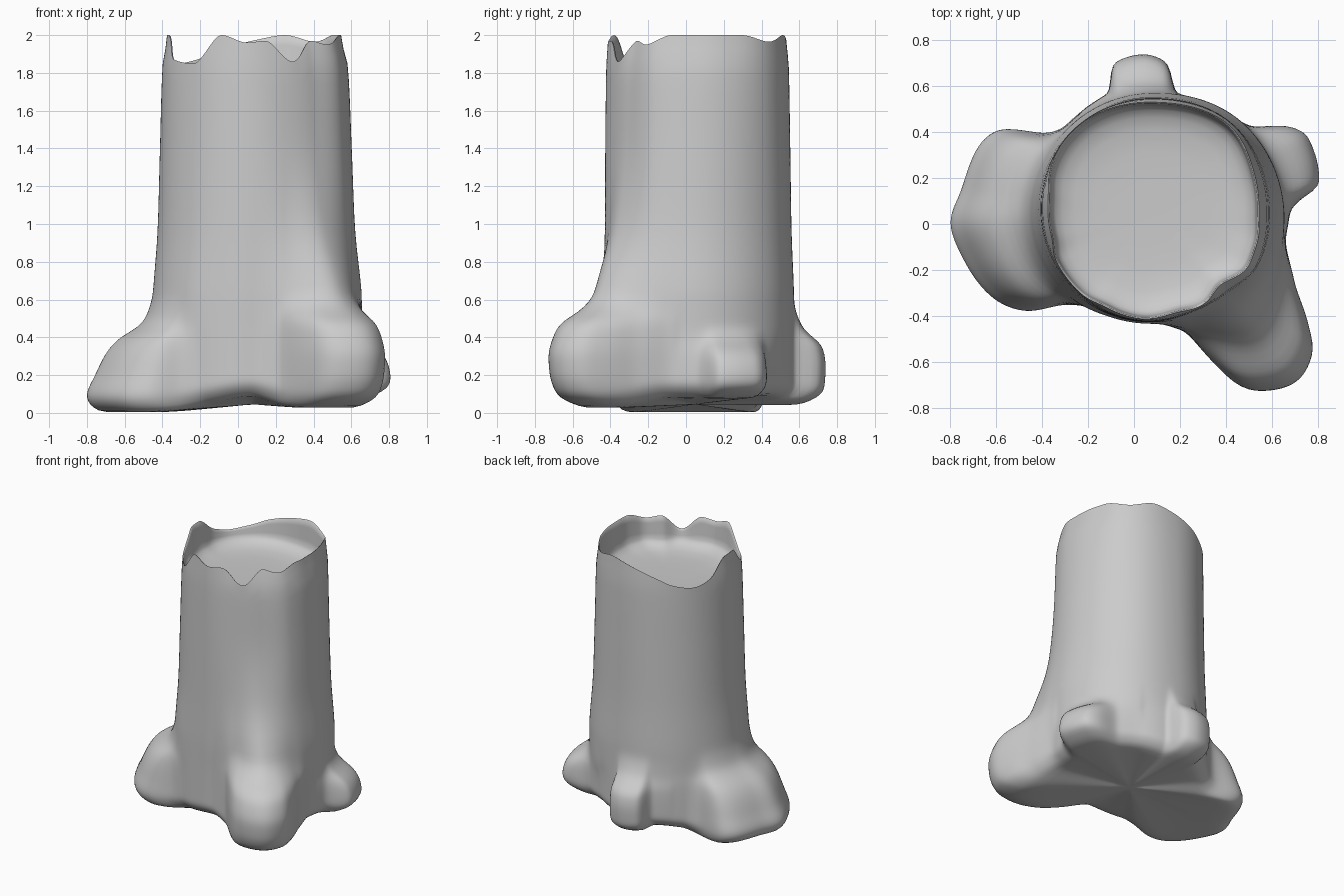
import bpy, bmesh, math

if "Cube" in bpy.data.objects:
    bpy.data.objects.remove(bpy.data.objects["Cube"])

CX, CY = 0.08, 0.05      # trunk axis
N = 240                  # columns around the trunk
FLARE_Z = 0.66           # height where the roots begin to swell
FLOOR_Z = 1.735          # floor of the hollow


def curve(pts, x, period=None):
    """Smooth monotone interpolation through (x, y) points, optionally periodic."""
    if period:
        x %= period
        pts = ([(a - period, b) for a, b in pts[-3:]] + list(pts)
               + [(a + period, b) for a, b in pts[:3]])
    if x <= pts[0][0]:
        return pts[0][1]
    if x >= pts[-1][0]:
        return pts[-1][1]
    k = max(i for i in range(len(pts) - 1) if pts[i][0] <= x)

    def slope(i):
        return (pts[i + 1][1] - pts[i][1]) / (pts[i + 1][0] - pts[i][0])

    def tangent(i):
        if i == 0 or i == len(pts) - 1:
            return 0.0
        a, b = slope(i - 1), slope(i)
        return 0.0 if a * b <= 0 else 2 * a * b / (a + b)

    (x0, y0), (x1, y1) = pts[k], pts[k + 1]
    h = x1 - x0
    t = (x - x0) / h
    return ((2*t**3 - 3*t*t + 1) * y0 + (t**3 - 2*t*t + t) * h * tangent(k)
            + (3*t*t - 2*t**3) * y1 + (t**3 - t*t) * h * tangent(k + 1))


# Outlines as (angle, radius) round the axis
rim_outline = [(0, .465), (20, .475), (48, .505), (90, .48), (132, .49), (172, .458),
               (217, .448), (262, .465), (290, .438), (311, .428), (333, .476), (345, .475)]
mid_outline = [(0, .522), (45, .525), (90, .502), (135, .502), (180, .493), (222, .485),
               (265, .478), (290, .475), (312, .49), (335, .525)]
flare_outline = [(0, .575), (45, .555), (90, .522), (135, .52), (180, .53), (225, .515),
                 (250, .49), (270, .485), (290, .54), (312, .68), (335, .61), (350, .58)]
root_outline = [(0, .60), (5, .645), (9, .737), (20, .755), (26, .756), (31, .72),
                (42, .566), (60, .53), (79, .53), (84, .655), (94, .692), (105, .672),
                (110, .554), (135, .537), (143, .575), (152, .769), (159, .813),
                (173, .84), (183, .885), (193, .854), (208, .792), (218, .702),
                (226, .56), (236, .50), (254, .488), (270, .482), (285, .535),
                (292, .704), (296, .836), (301, .91), (311, .971), (319, .929),
                (324, .844), (334, .689), (350, .592)]

# Broken edge height and underside height by angle
rim_height = [(0, 2), (30, 2), (50, 1.965), (70, 2), (85, 1.98), (110, 1.925),
              (127, 1.87), (142, 1.85), (156, 1.88), (178, 2), (190, 2), (207, 1.87),
              (228, 1.85), (249, 2), (266, 1.96), (278, 1.97), (297, 1.86),
              (315, 1.97), (326, 1.95), (345, 2)]
underside = [(20, .075), (55, .09), (78, .07), (95, .04), (112, .065), (130, .05),
             (150, .0), (210, .0), (238, .05), (268, .085), (298, .025), (320, .025),
             (345, .08)]

# Vertical swell of each root: (from angle, to angle, [(z, amount)])
roots = [
    (-10, 60, [(.08, .7), (.13, .95), (.19, 1), (.27, .9), (.34, .6), (.38, .25), (.46, 0)]),
    (60, 125, [(.045, .6), (.07, .8), (.12, .95), (.25, 1), (.36, .88), (.40, .6),
               (.45, .28), (.6, 0)]),
    (125, 245, [(.005, .97), (.03, 1), (.09, 1), (.2, .87), (.32, .7), (.40, .5),
                (.46, .2), (.53, .08), (.65, 0)]),
    (245, 350, [(.03, .5), (.06, .7), (.1, .83), (.2, .97), (.3, 1), (.42, .87),
                (.48, .72), (.53, .38), (.58, .15), (.65, 0)]),
]


def bark_radius(a, z):
    top, mid, flare, foot = (curve(o, a, 360) for o in
                             (rim_outline, mid_outline, flare_outline, root_outline))
    r = curve([(.6, flare), (.95, mid + .35 * (flare - mid)), (1.4, mid),
               (1.83, top + .65 * (mid - top)), (2, top)], z)
    for lo, hi, swell in roots:
        if lo <= (a if a < 350 else a - 360) < hi:
            r += (foot - flare) * curve(swell, z)
    return r


def column(a):
    """Radius and height of every ring at one angle, underside to hollow floor."""
    zb = curve(underside, a, 360)
    zt = curve(rim_height, a, 360)

    def base_radius(z):                                   # rounded lower edge
        return bark_radius(a, z) - .07 * max(0, 1 - (z - zb) / .09) ** 2

    rb = base_radius(zb)
    col = [(rb * s, .045 + (zb - .045) * min(1, s * 1.1)) for s in (.2, .4, .6, .75, .88)]
    for i in range(30):                                   # roots
        z = zb + (FLARE_Z - zb) * (i / 30) ** 1.2
        col.append((base_radius(z), z))
    for i in range(19):                                   # trunk up to broken edge
        z = FLARE_Z + (zt - FLARE_Z) * i / 18
        col.append((bark_radius(a, z), z))
    ri = bark_radius(a, zt) - .006
    for i in range(5):                                    # inner wall
        col.append((ri - .003 * i, zt - .004 + (FLOOR_Z + .07 - zt) * i / 4))
    for s, dz in ((.94, .045), (.87, .025), (.75, .01), (.55, .003), (.3, 0)):  # hollow floor
        col.append((ri * s, FLOOR_Z + dz))
    return col


bm = bmesh.new()
columns = []
for j in range(N):
    a = 360 * j / N
    c, s = math.cos(math.radians(a)), math.sin(math.radians(a))
    columns.append([bm.verts.new((CX + r * c, CY + r * s, z)) for r, z in column(a)])
bottom = bm.verts.new((CX, CY, .045))
floor = bm.verts.new((CX, CY, FLOOR_Z))
for j in range(N):
    p, q = columns[j], columns[(j + 1) % N]
    for i in range(len(p) - 1):
        bm.faces.new((p[i], q[i], q[i + 1], p[i + 1]))
    bm.faces.new((bottom, q[0], p[0]))
    bm.faces.new((floor, p[-1], q[-1]))

# Soften the joins between roots and trunk, away from the broken edge
low = [v for v in bm.verts if v.co.z < 1.0]
for _ in range(4):
    bmesh.ops.smooth_vert(bm, verts=low, factor=.5, use_axis_x=True,
                          use_axis_y=True, use_axis_z=True)
bmesh.ops.recalc_face_normals(bm, faces=bm.faces)

# Hollow tree stump
mesh = bpy.data.meshes.new("tree_stump")
bm.to_mesh(mesh)
bm.free()
stump = bpy.data.objects.new("tree_stump", mesh)
bpy.context.collection.objects.link(stump)
bpy.context.view_layer.objects.active = stump
stump.select_set(True)
bpy.ops.object.shade_smooth_by_angle(angle=math.radians(70))
